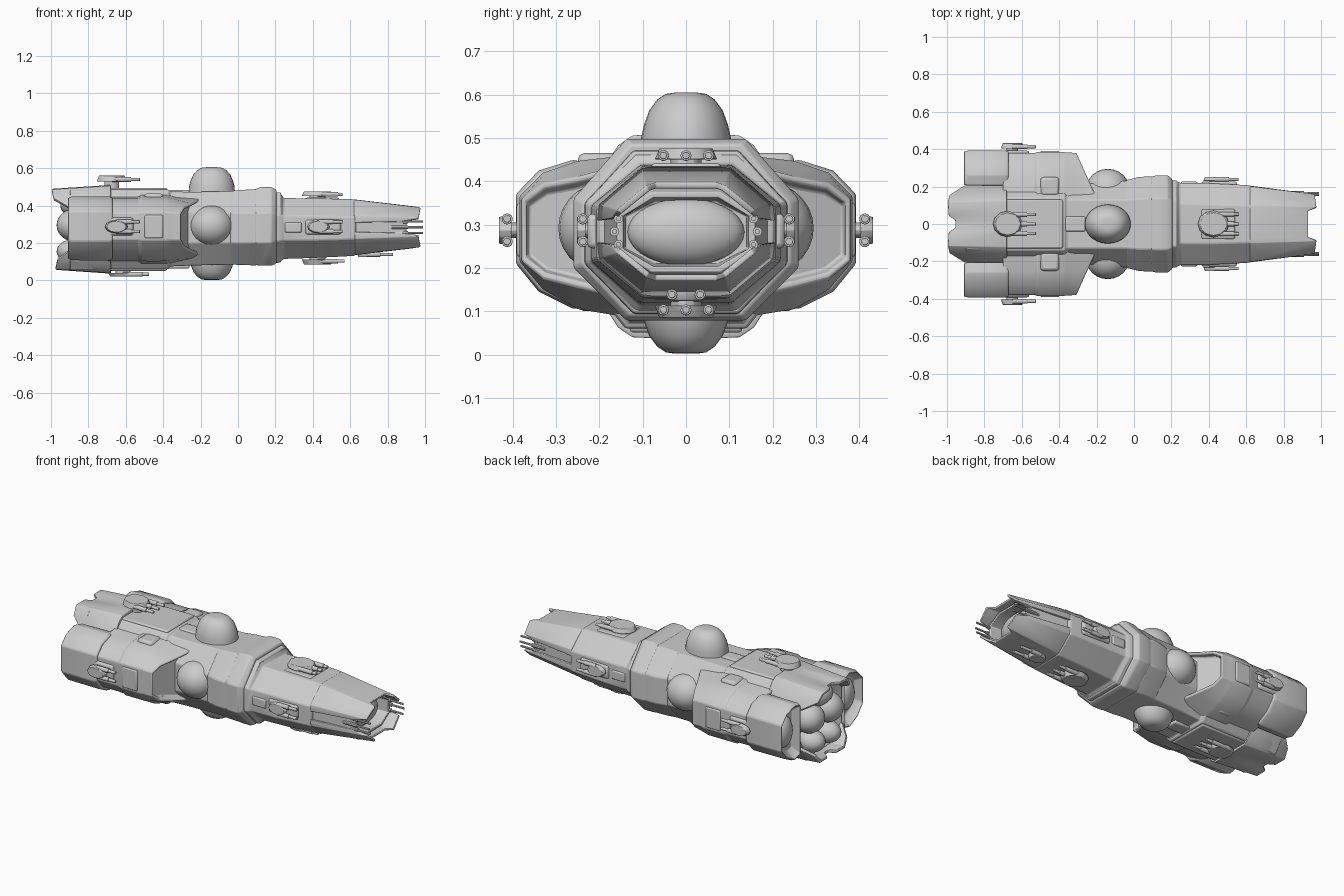
import bpy, bmesh
from math import pi, sin, cos
from mathutils import Matrix


def finish(name, bm, bevel=0.0, solid=0.0, angle=35):
    bmesh.ops.recalc_face_normals(bm, faces=bm.faces)
    me = bpy.data.meshes.new(name)
    bm.to_mesh(me)
    bm.free()
    ob = bpy.data.objects.new(name, me)
    bpy.context.collection.objects.link(ob)
    if solid:
        m = ob.modifiers.new("thickness", 'SOLIDIFY')
        m.thickness, m.offset = solid, 0
    if bevel:
        m = ob.modifiers.new("soft_edges", 'BEVEL')
        m.width, m.segments, m.limit_method = bevel, 2, 'ANGLE'
    bpy.ops.object.select_all(action='DESELECT')
    bpy.context.view_layer.objects.active = ob
    ob.select_set(True)
    bpy.ops.object.shade_smooth_by_angle(angle=angle * pi / 180)
    return ob


def loft(name, rings, bevel=0.006):
    bm = bmesh.new()
    vs = [[bm.verts.new(p) for p in r] for r in rings]
    n = len(vs[0])
    for a, b in zip(vs, vs[1:]):
        for i in range(n):
            bm.faces.new((a[i], a[(i + 1) % n], b[(i + 1) % n], b[i]))
    bm.faces.new(vs[0])
    bm.faces.new(vs[-1])
    return finish(name, bm, bevel)


def octo(x, hw, tw, zt, zb, sh, sl):
    half = [(tw, zt), (hw, sh), (hw, sl), (tw, zb)]
    return [(x, y, z) for y, z in half] + [(x, -y, z) for y, z in reversed(half)]


def shell(name, start, end, solid=0.014):
    # curved armour plate between two rows of points
    bm = bmesh.new()
    a, b = [bm.verts.new(p) for p in start], [bm.verts.new(p) for p in end]
    for i in range(len(a) - 1):
        bm.faces.new((a[i], a[i + 1], b[i + 1], b[i]))
    return finish(name, bm, 0.003, solid)


def dome(name, loc, profile, roll, sx=1, sy=1):
    # revolved profile of (radius, height), tipped about the x axis
    bm = bmesh.new()
    n = 28
    rows = [[bm.verts.new((r * sx * cos(2 * pi * i / n), r * sy * sin(2 * pi * i / n), h))
             for i in range(n)] for r, h in profile]
    for a, b in zip(rows, rows[1:]):
        for i in range(n):
            bm.faces.new((a[i], a[(i + 1) % n], b[(i + 1) % n], b[i]))
    bm.faces.new(rows[0])
    bm.faces.new(rows[-1])
    bm.transform(Matrix.Translation(loc) @ Matrix.Rotation(roll, 4, 'X'))
    return finish(name, bm, 0, 0, 50)


def ball(name, loc, size):
    bm = bmesh.new()
    bmesh.ops.create_uvsphere(bm, u_segments=24, v_segments=14, radius=1)
    bm.transform(Matrix.Translation(loc) @ Matrix.Diagonal((*size, 1)))
    return finish(name, bm, 0, 0, 60)


def box(name, x0, x1, y0, y1, z0, z1, bevel=0.008):
    bm = bmesh.new()
    bmesh.ops.create_cube(bm, size=1)
    bm.transform(Matrix.Translation(((x0 + x1) / 2, (y0 + y1) / 2, (z0 + z1) / 2))
                 @ Matrix.Diagonal((x1 - x0, abs(y1 - y0), abs(z1 - z0), 1)))
    return finish(name, bm, bevel)


def rod(bm, x0, x1, y, z, r):
    bmesh.ops.create_cone(bm, cap_ends=True, segments=10, radius1=r, radius2=r, depth=x1 - x0,
                          matrix=Matrix.Translation(((x0 + x1) / 2, y, z)) @ Matrix.Rotation(pi / 2, 4, 'Y'))


def turret(name, loc, roll, L=0.07, W=0.068, H=0.035, reach=0.15, n=3):
    bm = bmesh.new()
    flat = Matrix.Diagonal((L, W, 1, 1))
    bmesh.ops.create_cone(bm, cap_ends=True, segments=12, radius1=1, radius2=0.85, depth=H * 0.7,
                          matrix=Matrix.Translation((0, 0, H * 0.65)) @ flat)
    bmesh.ops.create_cone(bm, cap_ends=True, segments=12, radius1=0.5, radius2=0.5, depth=H * 1.4,
                          matrix=Matrix.Translation((0, 0, -H * 0.2)) @ flat)
    for i in range(n):
        y = (i / (n - 1) - 0.5) * W * 1.45
        rod(bm, 0, reach, y, H * 0.55, 0.009)
        rod(bm, 0, L * 1.3, y, H * 0.55, 0.013)
    bm.transform(Matrix.Translation(loc) @ Matrix.Rotation(roll, 4, 'X'))
    return finish(name, bm, 0.002)


# central hull, from the recessed stern to the collar
loft("main_hull", [
    octo(-0.84, 0.13, 0.08, 0.42, 0.13, 0.36, 0.20), octo(-0.88, 0.17, 0.11, 0.465, 0.075, 0.38, 0.17),
    octo(-0.90, 0.20, 0.13, 0.485, 0.055, 0.39, 0.15), octo(-0.66, 0.22, 0.14, 0.485, 0.06, 0.39, 0.16),
    octo(-0.37, 0.22, 0.14, 0.485, 0.06, 0.39, 0.16), octo(-0.36, 0.215, 0.13, 0.475, 0.075, 0.375, 0.19),
    octo(-0.24, 0.215, 0.13, 0.473, 0.08, 0.365, 0.2), octo(0.0, 0.235, 0.13, 0.478, 0.085, 0.36, 0.2),
    octo(0.08, 0.235, 0.13, 0.478, 0.088, 0.36, 0.2), octo(0.23, 0.23, 0.12, 0.47, 0.095, 0.35, 0.21)])

# raised collars around the waist
loft("waist_collar", [octo(-0.04, 0.235, 0.13, 0.478, 0.085, 0.36, 0.2),
                      octo(0.03, 0.252, 0.135, 0.484, 0.082, 0.36, 0.2),
                      octo(0.10, 0.254, 0.135, 0.488, 0.08, 0.36, 0.2)])
loft("front_collar", [octo(0.09, 0.252, 0.135, 0.487, 0.083, 0.36, 0.2), octo(0.12, 0.26, 0.138, 0.498, 0.079, 0.36, 0.2),
                      octo(0.18, 0.26, 0.138, 0.498, 0.079, 0.36, 0.2), octo(0.205, 0.24, 0.13, 0.485, 0.09, 0.35, 0.21)])

# forward hull with a rim before the nose
loft("forward_hull", [
    octo(0.20, 0.235, 0.12, 0.47, 0.095, 0.35, 0.21), octo(0.225, 0.232, 0.12, 0.468, 0.098, 0.35, 0.21),
    octo(0.245, 0.22, 0.105, 0.44, 0.115, 0.345, 0.215), octo(0.40, 0.218, 0.105, 0.438, 0.12, 0.345, 0.215),
    octo(0.60, 0.208, 0.10, 0.435, 0.13, 0.34, 0.22), octo(0.625, 0.205, 0.10, 0.432, 0.132, 0.34, 0.22),
    octo(0.632, 0.19, 0.095, 0.415, 0.148, 0.335, 0.225)])

# nose: inner core with a bulging tip, and overhanging plates
loft("nose_core", [
    octo(0.61, 0.19, 0.095, 0.415, 0.148, 0.335, 0.225), octo(0.86, 0.165, 0.085, 0.385, 0.18, 0.33, 0.235),
    octo(0.90, 0.16, 0.08, 0.375, 0.19, 0.325, 0.24), octo(0.90, 0.145, 0.075, 0.362, 0.203, 0.32, 0.245),
    octo(0.82, 0.14, 0.07, 0.355, 0.21, 0.32, 0.245)], 0.003)
ball("nose_lens", (0.82, 0, 0.283), (0.06, 0.135, 0.078))
mid = 0.284
for tag, s in (("top", 1), ("bottom", -1)):
    prof = [(-0.198, 0.025, 0.87, -0.165, 0.03), (-0.195, 0.06, 0.965, -0.155, 0.045),
            (-0.10, 0.14, 0.975, -0.088, 0.10), (-0.08, 0.142, 0.93, -0.07, 0.106),
            (0.08, 0.142, 0.93, 0.07, 0.106), (0.10, 0.14, 0.975, 0.088, 0.10),
            (0.195, 0.06, 0.965, 0.155, 0.045), (0.198, 0.025, 0.87, 0.165, 0.03)]
    shell("nose_plate_" + tag, [(0.62, p[0], mid + s * p[1]) for p in prof],
          [(p[2], p[3], mid + s * p[4]) for p in prof])
for s in (1, -1):
    bm = bmesh.new()
    for dz in (-0.03, 0, 0.03):
        rod(bm, 0.82, 0.99, s * (0.165 - abs(dz) * 0.3), mid + dz, 0.006)
        rod(bm, 0.82, 0.91, s * (0.165 - abs(dz) * 0.3), mid + dz, 0.011)
    finish("nose_guns", bm)

# domes on all four sides of the hull
cap = [(0.125, -0.06), (0.122, 0.02), (0.114, 0.05), (0.1, 0.083), (0.078, 0.108), (0.055, 0.121), (0.03, 0.124)]
dome("top_dome", (-0.14, 0, 0.481), cap, 0, 1, 0.85)
dome("bottom_dome", (-0.14, 0, 0.126), cap, pi, 0.97, 0.85)
for s in (1, -1):
    ball("side_dome", (-0.14, s * 0.18, 0.292), (0.118, 0.115, 0.108))

# wide side blocks at the rear, with low recessed front faces, and stern pods
BLOCK = [(0.10, 0.465), (0.25, 0.447), (0.33, 0.42), (0.385, 0.365), (0.385, 0.215),
         (0.33, 0.15), (0.25, 0.105), (0.10, 0.08)]
FRONT = [(0.10, 0.45), (0.25, 0.41), (0.33, 0.395), (0.38, 0.36), (0.38, 0.215),
         (0.33, 0.175), (0.25, 0.155), (0.10, 0.12)]
POD = [(0.205, 0.435), (0.26, 0.45), (0.34, 0.425), (0.393, 0.37), (0.393, 0.21),
       (0.34, 0.145), (0.26, 0.105), (0.205, 0.12)]


def ring(prof, s, x, k=1.0, cy=0.29, cz=0.285, slope=0.0):
    out = []
    for y, z in prof:
        y, z = cy + (y - cy) * k, cz + (z - cz) * k
        out.append((x + slope * (0.385 - y), s * y, z))
    return out


for s in (1, -1):
    loft("side_block", [ring(BLOCK, s, -0.70, 0.94), ring(BLOCK, s, -0.53, 0.94), ring(BLOCK, s, -0.52, 1.0),
                        ring(BLOCK, s, -0.38, 1.0), ring(BLOCK, s, -0.365, 0.97),
                        ring(FRONT, s, -0.31, 1.0, slope=0.45), ring(FRONT, s, -0.312, 0.88, slope=0.45),
                        ring(FRONT, s, -0.345, 0.80, slope=0.45)])
    loft("stern_pod", [ring(POD, s, -0.86, 0.7), ring(POD, s, -0.89, 0.86), ring(POD, s, -0.912, 0.93),
                       ring(POD, s, -0.89, 0.99), ring(POD, s, -0.69, 1.0), ring(POD, s, -0.67, 0.95)])
    ball("pod_engine", (-0.85, s * 0.295, 0.285), (0.05, 0.065, 0.095))
    ball("main_engine", (-0.88, s * 0.088, 0.295), (0.09, 0.088, 0.085))
    ball("lower_engine", (-0.88, s * 0.075, 0.155), (0.09, 0.07, 0.065))
    # raised panels along the sides
    box("turret_mount", -0.72, -0.56, s * 0.34, s * 0.392, 0.24, 0.335, 0.012)
    box("block_panel", -0.50, -0.40, s * 0.34, s * 0.391, 0.225, 0.35)
    box("forward_side_panel", 0.36, 0.55, s * 0.17, s * 0.228, 0.245, 0.325, 0.012)
    box("collar_side_panel", 0.25, 0.34, s * 0.17, s * 0.226, 0.255, 0.31)
    for z in (0.44, 0.125):
        box("shoulder_plate", -0.50, -0.40, s * 0.15, s * 0.25, z - 0.025, z + 0.025, 0.015)
ball("upper_engine", (-0.87, 0, 0.40), (0.08, 0.11, 0.06))

# armour plates over and under the stern
for tag, s, tip in (("top", 1, -0.995), ("bottom", -1, -0.975)):
    c = 0.273
    row = [(0.205, 0.12, -0.905, 0.20, 0.115), (0.15, 0.205, tip + 0.01, 0.15, 0.16),
           (0.12, 0.225, tip, 0.115, 0.205), (0.04, 0.228, tip + 0.005, 0.045, 0.208),
           (0.02, 0.228, tip + 0.04, 0.02, 0.205)]
    full = row + [(-a, b, x, -d, e) for a, b, x, d, e in reversed(row)]
    shell("stern_armour_" + tag, [(-0.68, p[0], c + s * p[1]) for p in full],
          [(p[2], p[3], c + s * p[4]) for p in full], 0.018)
    za = c + s * 0.20
    box("spine_plate_" + tag, -0.69, -0.38, -0.13, 0.13, za, c + s * 0.222, 0.008)
    box("spine_rail_" + tag, -0.37, -0.26, -0.04, 0.04, za - s * 0.02, c + s * 0.21)
    box("forward_deck_" + tag, 0.36, 0.54, -0.08, 0.08, mid + s * 0.10, mid + s * 0.158, 0.008)

# gun turrets
turret("rear_top_turret", (-0.675, 0, 0.515), 0, 0.08, 0.07, 0.045, 0.15)
turret("rear_bottom_turret", (-0.615, 0, 0.048), pi, 0.08, 0.068, 0.028, 0.14)
turret("front_top_turret", (0.425, 0, 0.44), 0, 0.085, 0.072, 0.036, 0.135)
turret("front_bottom_turret", (0.425, 0, 0.125), pi, 0.085, 0.072, 0.04, 0.145)
turret("nose_bottom_turret", (0.69, 0, 0.155), pi, 0.055, 0.045, 0.03, 0.14, 2)
for s in (1, -1):
    turret("rear_side_turret", (-0.65, s * 0.39, 0.287), -s * pi / 2, 0.062, 0.036, 0.042, 0.125, 2)
    turret("front_side_turret", (0.43, s * 0.222, 0.287), -s * pi / 2, 0.06, 0.036, 0.03, 0.13, 2)
